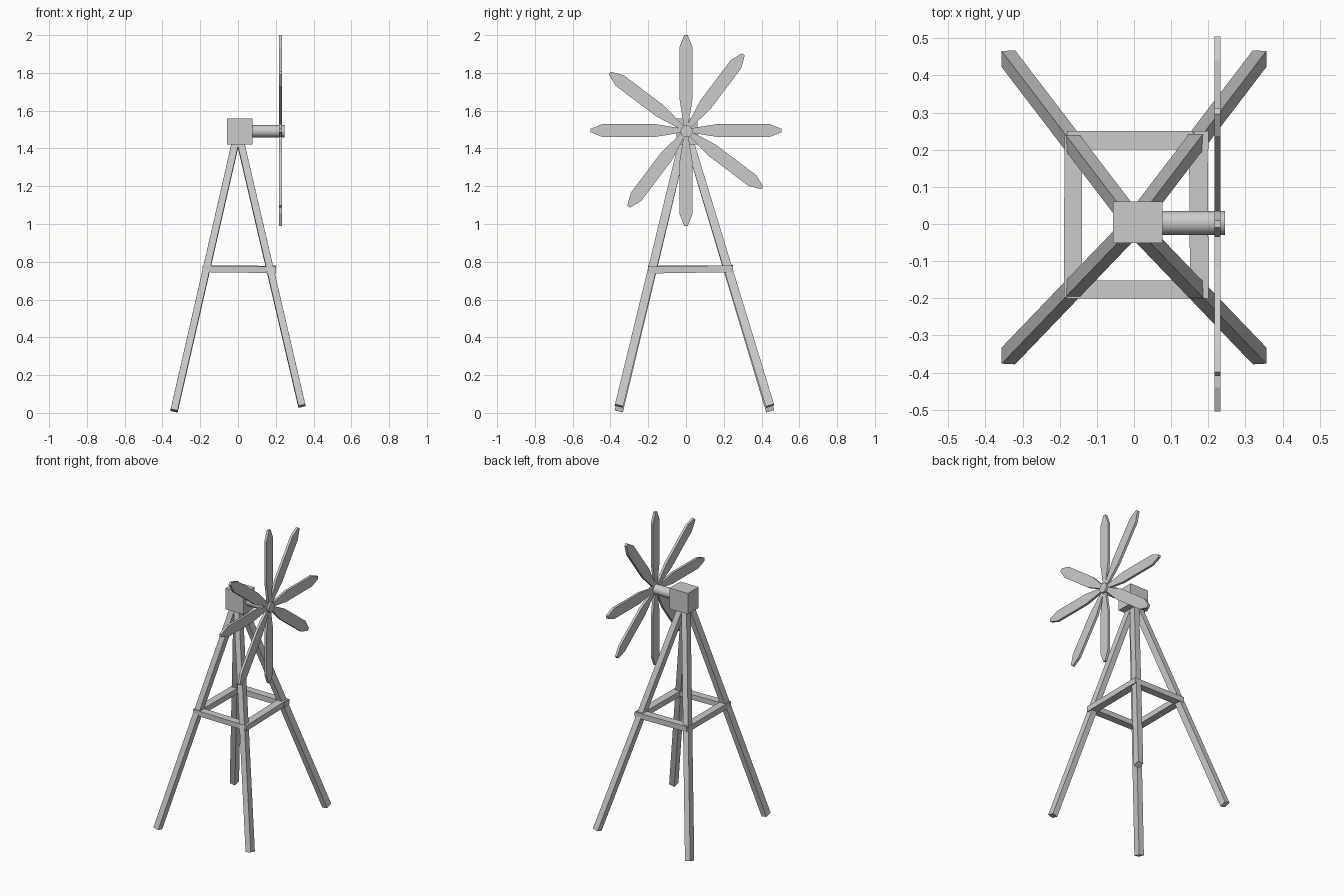
import bpy, math
from mathutils import Vector, Matrix

if "Cube" in bpy.data.objects:
    bpy.data.objects.remove(bpy.data.objects["Cube"])


def mesh_object(name, verts, faces):
    me = bpy.data.meshes.new(name)
    me.from_pydata(verts, [], faces)
    me.update()
    ob = bpy.data.objects.new(name, me)
    bpy.context.collection.objects.link(ob)
    return ob


def prism(name, lower, upper):
    # closed solid between two matching outlines
    n = len(lower)
    faces = [tuple(reversed(range(n))), tuple(range(n, 2 * n))]
    faces += [(i, (i + 1) % n, n + (i + 1) % n, n + i) for i in range(n)]
    return mesh_object(name, list(lower) + list(upper), faces)


def beam(name, a, b, w, h, side):
    # rectangular bar from a to b, ends cut square to its axis
    a, b = Vector(a), Vector(b)
    d = (b - a).normalized()
    s = Vector(side)
    u = (s - d * s.dot(d)).normalized()
    v = d.cross(u)
    ring = [u * (sx * w / 2) + v * (sy * h / 2)
            for sx, sy in ((-1, -1), (1, -1), (1, 1), (-1, 1))]
    return prism(name, [a + r for r in ring], [b + r for r in ring])


# Legs, right pair slightly shorter than the left pair
for sx, xname in ((-1, "left"), (1, "right")):
    foot_z = 0.012 if sx < 0 else 0.037
    for yname, fy, ty in (("front", -0.355, -0.012), ("back", 0.445, 0.014)):
        beam(f"{yname}_{xname}_leg", (sx * 0.338, fy, foot_z),
             (sx * 0.009, ty, 1.45), 0.037, 0.045, (1, 0, 0))

# Cross braces between the legs
beam("front_brace", (-0.18, -0.176, 0.762), (0.2, -0.176, 0.757), 0.048, 0.034, (0, 1, 0))
beam("back_brace", (-0.18, 0.225, 0.764), (0.2, 0.225, 0.760), 0.05, 0.036, (0, 1, 0))
beam("left_brace", (-0.165, -0.198, 0.763), (-0.163, 0.24, 0.763), 0.048, 0.036, (1, 0, 0))
beam("right_brace", (0.176, -0.2, 0.756), (0.173, 0.246, 0.763), 0.05, 0.036, (1, 0, 0))

# Head block
beam("head_block", (-0.057, 0.005, 1.489), (0.077, 0.005, 1.489), 0.112, 0.138, (0, 1, 0))

# Rotor shaft
bpy.ops.mesh.primitive_cylinder_add(
    vertices=20, radius=0.032, depth=0.175, location=(0.158, 0.003, 1.491),
    rotation=(0, math.pi / 2, 0))
shaft = bpy.context.object
shaft.name = "rotor_shaft"
bpy.ops.object.shade_smooth_by_angle(angle=math.radians(30))

# Eight flat blades: an upright cross and one turned off the diagonal
profile = [(-0.009, 0.01), (0.009, 0.01), (0.035, 0.17), (0.035, 0.44),
           (0.009, 0.505), (-0.009, 0.505), (-0.035, 0.44), (-0.035, 0.17)]
for i in range(8):
    angle = (i // 2) * 90 + (i % 2) * 37
    rot = Matrix.Rotation(math.radians(-angle), 3, 'X')
    centre = Vector((0, 0, 1.495))
    outline = [rot @ Vector((0, y, z)) + centre for y, z in profile]
    prism(f"blade_{i + 1}", [p + Vector((0.217, 0, 0)) for p in outline],
          [p + Vector((0.233, 0, 0)) for p in outline])
